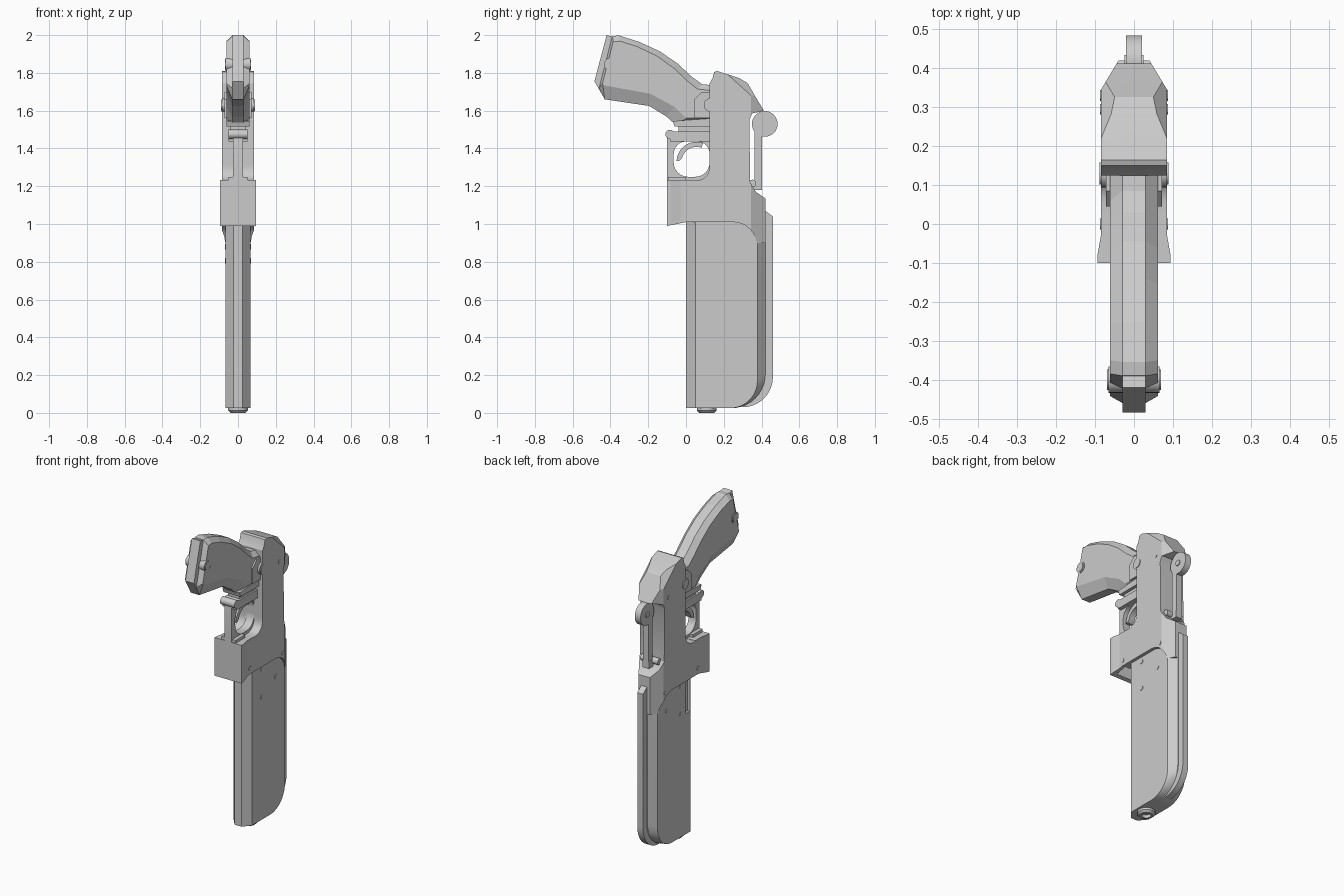
import bpy, bmesh, math
from mathutils import Vector

if "Cube" in bpy.data.objects:
    bpy.data.objects.remove(bpy.data.objects["Cube"])


def finish(name, bm):
    bmesh.ops.recalc_face_normals(bm, faces=bm.faces)
    me = bpy.data.meshes.new(name)
    bm.to_mesh(me)
    bm.free()
    ob = bpy.data.objects.new(name, me)
    bpy.context.collection.objects.link(ob)
    return ob


def loft(name, rings, axis='x'):
    """Join equal-length outlines [(points, offset), ...] stacked along an axis."""
    bm = bmesh.new()
    loops = [[bm.verts.new((d, a, b) if axis == 'x' else (a, b, d)) for a, b in pts]
             for pts, d in rings]
    n = len(loops[0])
    for lo, hi in zip(loops, loops[1:]):
        for i in range(n):
            j = (i + 1) % n
            bm.faces.new((lo[i], lo[j], hi[j], hi[i]))
    bm.faces.new(loops[0])
    bm.faces.new(loops[-1])
    return finish(name, bm)


def plate(name, pts, w):
    return loft(name, [(pts, -w), (pts, w)])


def chamfered(name, outer, w_outer, inner, w_inner):
    return loft(name, [(inner, -w_inner), (outer, -w_outer), (outer, w_outer), (inner, w_inner)])


def box(name, x, y0, y1, z0, z1):
    return plate(name, [(y0, z0), (y1, z0), (y1, z1), (y0, z1)], x)


def arc(cy, cz, r, a0, a1, n=8):
    return [(cy + r * math.cos(math.radians(a0 + (a1 - a0) * i / n)),
             cz + r * math.sin(math.radians(a0 + (a1 - a0) * i / n))) for i in range(n + 1)]


def disc(name, y, z, r, w, n=24):
    ob = plate(name, arc(y, z, r, 0, 360 - 360 / n, n - 1), w)
    smooth(ob)
    return ob


def smooth(ob, angle=30):
    bpy.ops.object.select_all(action='DESELECT')
    bpy.context.view_layer.objects.active = ob
    ob.select_set(True)
    bpy.ops.object.shade_smooth_by_angle(angle=math.radians(angle))


def cut(ob, cutter):
    m = ob.modifiers.new("cut", 'BOOLEAN')
    m.operation, m.object, m.solver = 'DIFFERENCE', cutter, 'EXACT'
    bpy.context.view_layer.objects.active = ob
    bpy.ops.object.modifier_apply(modifier=m.name)
    bpy.data.objects.remove(cutter, do_unlink=True)


def slice_off(ob, point, normal):
    bm = bmesh.new()
    bm.from_mesh(ob.data)
    res = bmesh.ops.bisect_plane(bm, geom=bm.verts[:] + bm.edges[:] + bm.faces[:],
                                 plane_co=Vector(point), plane_no=Vector(normal), clear_outer=True)
    edges = [e for e in res['geom_cut'] if isinstance(e, bmesh.types.BMEdge)]
    bmesh.ops.holes_fill(bm, edges=[e for e in edges if e.is_boundary], sides=0)
    bmesh.ops.recalc_face_normals(bm, faces=bm.faces)
    bm.to_mesh(ob.data)
    bm.free()


# Lower body: chamfered slab with a large rounded rear bottom corner
def slab(y0, y1, r, top, bottom=0.025):
    return [(y0, top), (y0, bottom)] + arc(y1 - r, bottom + r, r, -90, 0, 10) + [(y1, top)]

body = chamfered("lower_body", slab(0.0, 0.42, 0.18, 1.04), 0.024,
                 slab(0.05, 0.378, 0.145, 1.04), 0.065)
slot = box("slot_cutter", 0.02, 0.055, 0.1, 0.79, 1.02)
slot.location.x = -0.07
bpy.context.view_layer.update()
cut(body, slot)
smooth(body)

# Narrow rib along the back
rib = plate("rear_rib", [(0.30, 1.0), (0.30, 0.03)] + arc(0.30, 0.19, 0.16, -85, 0, 10)
            + [(0.46, 1.04), (0.42, 1.07)], 0.02)
smooth(rib)

# Ring plug on the underside
circle = lambda r: arc(0.11, 0, r, 0, 345, 23)
plug = loft("bottom_plug", [(circle(0.042), 0.0), (circle(0.052), 0.012), (circle(0.052), 0.04)][0:3])
bpy.data.objects.remove(plug, do_unlink=True)
plan = lambda r: arc(0, 0.11, r, 0, 345, 23)
plug = loft("bottom_plug", [(plan(0.04), 0.0), (plan(0.052), 0.012), (plan(0.052), 0.04)], 'z')
cut(plug, loft("plug_cutter", [(plan(0.026), -0.02), (plan(0.026), 0.02)], 'z'))

# Main frame with saddle at the top and a curved skirt at the bottom
frame_pts = ([(0.0, 1.01), (0.25, 1.01)] + arc(0.25, 0.885, 0.125, 80, 10, 6)
             + [(0.38, 0.90), (0.42, 0.90), (0.42, 1.135), (0.37, 1.17), (0.34, 1.22),
                (0.335, 1.55), (0.35, 1.585), (0.412, 1.6), (0.37, 1.67), (0.326, 1.746),
                (0.283, 1.772), (0.165, 1.81), (0.15, 1.805), (0.14, 1.77),
                (0.125, 1.745), (0.125, 1.32)]
             + arc(0.055, 1.30, 0.07, 0, -90, 6) + [(0.0, 1.23)])
frame = plate("main_frame", frame_pts, 0.085)
for s in (-1, 1):
    slice_off(frame, (0.085 * s, 0.345, 0), (0.075 * s, 0.045, 0))
    slice_off(frame, (0.085 * s, 0.30, 1.72), (0.07 * s, 0.045, 0.05))
smooth(frame, 25)

# Flared front block, hollow underneath
side = [(0.094, -0.1), (0.094, -0.08), (0.085, -0.03), (0.085, 0.03)]
block_plan = side + [(-x, y) for x, y in reversed(side)]
block = loft("front_block", [(block_plan, 0.99), (block_plan, 1.232)], 'z')
slice_off(block, (0, 0.0, 1.01), (0, 0.2, -1))
cut(block, box("block_cutter", 0.066, -0.075, 0.0, 0.9, 1.16))

# Trigger guard with rounded opening
guard = plate("trigger_guard", [(0.14, 1.22), (-0.1, 1.22)]
              + arc(-0.06, 1.45, 0.04, 180, 90, 5) + [(0.14, 1.49)], 0.026)
cut(guard, plate("guard_cutter", arc(0.06, 1.372, 0.065, 0, 90, 6) + arc(0.0, 1.372, 0.065, 90, 180, 6)
                 + arc(0.01, 1.325, 0.075, 180, 270, 6) + arc(0.05, 1.325, 0.075, 270, 360, 6), 0.2))
smooth(guard)
box("guard_top_bar", 0.05, -0.085, 0.14, 1.437, 1.49)
disc("guard_knob", -0.085, 1.475, 0.024, 0.05, 16)
box("guard_foot", 0.05, -0.095, 0.0, 1.225, 1.25)

# Curved trigger
trigger = plate("trigger", arc(0.055, 1.33, 0.105, 70, 178, 10) + [(-0.035, 1.335)]
                + arc(0.055, 1.33, 0.078, 165, 70, 9), 0.02)
smooth(trigger)

# Neck between guard and grip
plate("grip_neck", [(-0.06, 1.515), (0.15, 1.515), (0.15, 1.56), (-0.07, 1.545)], 0.06)
box("neck_core", 0.04, -0.04, 0.15, 1.47, 1.53)

# Grip: central strap with bevelled side panels
grip_outer = [(-0.39, 1.995), (-0.355, 1.998), (-0.25, 1.965), (-0.14, 1.915), (-0.045, 1.85),
              (0.03, 1.78), (0.085, 1.74), (0.19, 1.73), (0.19, 1.53), (-0.06, 1.53),
              (-0.105, 1.57), (-0.195, 1.625), (-0.43, 1.66), (-0.46, 1.72)]
grip_inner = [(-0.385, 1.965), (-0.35, 1.968), (-0.26, 1.94), (-0.155, 1.89), (-0.065, 1.825),
              (0.01, 1.755), (0.06, 1.715), (0.18, 1.70), (0.18, 1.56), (0.0, 1.56),
              (-0.06, 1.62), (-0.19, 1.69), (-0.44, 1.735), (-0.442, 1.745)]
grip = chamfered("grip", grip_outer, 0.03, grip_inner, 0.062)
plate("grip_end_cap", [(-0.42, 2.0), (-0.38, 1.99), (-0.40, 1.8), (-0.43, 1.66), (-0.485, 1.755)], 0.03)
plate("grip_ears", [(0.15, 1.70), (0.085, 1.70), (0.045, 1.66), (0.045, 1.56), (0.15, 1.56)], 0.072)

# Screws, each a rim with a raised inner face
for name, y, z, r, w in (("grip_screw", -0.40, 1.845, 0.034, 0.066),
                         ("hinge_screw", 0.13, 1.63, 0.036, 0.085)):
    disc(name, y, z, r, w)
    disc(name + "_face", y, z, r * 0.78, w + 0.004)

# Rear lever with a thumb disc
box("rear_lever", 0.02, 0.362, 0.403, 1.19, 1.55)
box("lever_foot", 0.022, 0.31, 0.403, 1.18, 1.225)
disc("thumb_disc", 0.417, 1.53, 0.068, 0.02, 32)
disc("thumb_disc_boss", 0.417, 1.53, 0.018, 0.025, 16)
disc("lever_pin", 0.352, 1.215, 0.02, 0.06, 16)

# Cross pins
for i, (y, z, w) in enumerate(((0.0, 1.045, 0.088), (0.33, 1.015, 0.088), (0.295, 1.61, 0.088),
                               (0.145, 0.98, 0.068), (0.145, 0.805, 0.068), (0.285, 0.88, 0.068))):
    disc(f"cross_pin_{i + 1}", y, z, 0.014, w, 12)
